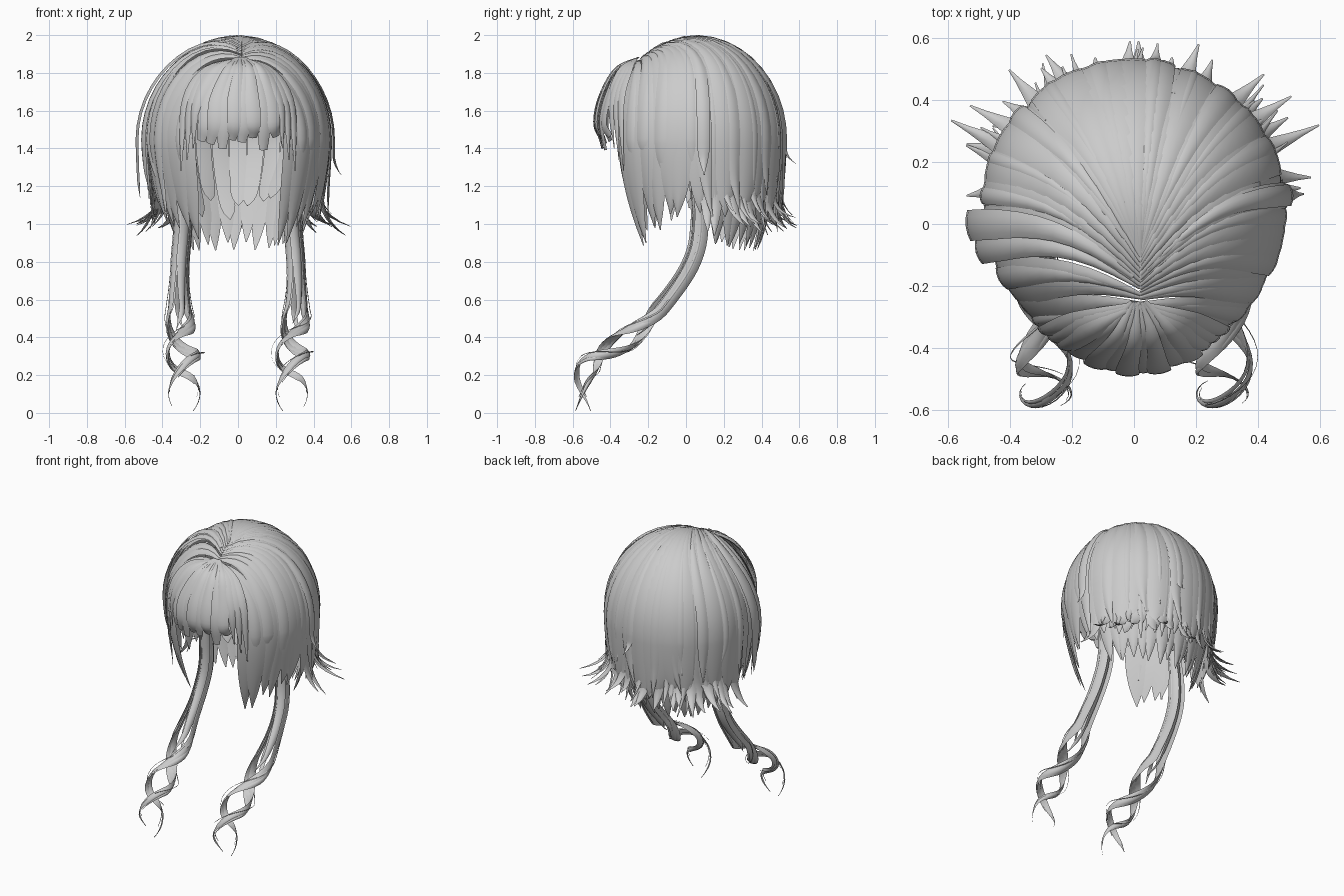
import bpy, bmesh, random
from math import sin, cos, pi, sqrt, radians
from mathutils import Vector

if "Cube" in bpy.data.objects:
    bpy.data.objects.remove(bpy.data.objects["Cube"])

random.seed(4)
J = random.uniform
SECTION = [(-1, 0), (-.55, .7), (0, 1), (.55, .7), (1, 0), (0, -.3)]


def smooth_path(pts, n):
    """Catmull-Rom resampling of a few control points."""
    p = [Vector(q) for q in pts]
    p = [2 * p[0] - p[1]] + p + [2 * p[-1] - p[-2]]
    out = []
    for i in range(n + 1):
        f = i / n * (len(p) - 3)
        k = min(int(f), len(p) - 4)
        t = f - k
        a, b, c, d = p[k:k + 4]
        out.append(.5 * (2 * b + (c - a) * t + (2 * a - 5 * b + 4 * c - d) * t * t
                         + (3 * b - a - 3 * c + d) * t ** 3))
    return out


def strand(bm, path, widths, thick=.018, centers=None):
    """Sweep a lens section along a path, crest facing away from the centre."""
    rings, n = [], len(path)
    for i, p in enumerate(path):
        t = (path[min(i + 1, n - 1)] - path[max(i - 1, 0)]).normalized()
        c = centers[i] if centers else Vector((0, .05, min(p.z, 1.45)))
        nrm = p - c
        nrm = (nrm - t * nrm.dot(t)).normalized()
        side = nrm.cross(t)
        h = min(thick, widths[i] * .5)
        rings.append([bm.verts.new(p + side * (widths[i] * u) + nrm * (h * v))
                      for u, v in SECTION])
    m = len(SECTION)
    for a, b in zip(rings, rings[1:]):
        for k in range(m):
            bm.faces.new((a[k], a[(k + 1) % m], b[(k + 1) % m], b[k]))
    bm.faces.new(rings[0][::-1])
    bm.faces.new(rings[-1])


def finish(bm, name):
    bmesh.ops.recalc_face_normals(bm, faces=bm.faces)
    me = bpy.data.meshes.new(name)
    bm.to_mesh(me)
    bm.free()
    me.polygons.foreach_set("use_smooth", [True] * len(me.polygons))
    me.set_sharp_from_angle(angle=radians(50))
    ob = bpy.data.objects.new(name, me)
    bpy.context.collection.objects.link(ob)


def on_dome(x, y):
    return 1.45 + .54 * sqrt(max(0, 1 - (x / .48) ** 2 - ((y - .05) / .47) ** 2))


def shell_strand(bm, deg, width, ztip, shrink=.92, flick=0, lift=0, s0=0, off=0,
                 taper=4, bend=0, thick=.01):
    """Strand from the parting, over the dome and down; deg 0 is front, 180 back."""
    a = radians(deg)
    g = min(1, max(0, (abs(deg) - 37) / 100))
    root = Vector((.02, -.27 + .17 * g))
    edge = Vector((.48 * sin(a), .05 - .47 * cos(a)))
    path, ws = [], []
    for i in range(13):
        s = s0 + (1 - s0) * sin(i / 12 * pi / 2)
        q = root.lerp(edge, s)
        q.y += .07 * sin(pi * s) * abs(sin(a)) * min(1, g * 2.5)
        z = on_dome(q.x, q.y)
        k = 1 + off * s / .48
        path.append(Vector((q.x * k, .05 + (q.y - .05) * k, z + off * .7 * (1 - s) * s)))
        ws.append(width * min(1, .12 + s))
    for i in range(1, 13):
        u = i / 12
        f = max(0, (u - .45) / .55) ** 2
        k = 1 + off / .48 - (1 - shrink) * u ** 1.6 + flick * f
        b = a + radians(bend) * u * u
        path.append(Vector((.48 * sin(b) * k, .05 - .47 * cos(b) * k,
                            1.45 + (ztip - 1.45) * u + lift * f)))
        ws.append(max(.003, width * (1 - u ** taper)))
    strand(bm, path, ws, thick)


# Main crown: overlapping locks all round except the face opening
bm = bmesh.new()
for sgn in (1, -1):
    for i in range(17):
        d = 37 + i * 9 + (J(-2, 2) if i else 0)
        f = min(1, (d - 37) / 60)
        front = d < 92
        z = (.89 + .2 * f if front else 1.02) + J(-.02, .05)
        shell_strand(bm, sgn * d, J(.055, .072), z, .74 + .18 * f, off=J(-.01, .006),
                     taper=2.6 if front else 4, bend=sgn * (-6 * f if front else J(-3, 3)))
finish(bm, "crown_hair")

# Narrow surface locks giving the layered look
bm = bmesh.new()
for sgn in (1, -1):
    for i in range(10):
        d = 44 + i * 14 + J(-5, 5)
        f = min(1, (d - 37) / 60)
        shell_strand(bm, sgn * d, J(.02, .045), J(1.0, 1.25), .79 + .16 * f,
                     flick=J(0, .06), off=J(.004, .011), taper=1.8, bend=sgn * J(-8, 8))
shell_strand(bm, -84, .05, 1.14, .97, off=.055, taper=2, s0=.05)
shell_strand(bm, -74, .04, 1.2, .95, off=.04, taper=2, s0=.05)
shell_strand(bm, 95, .035, 1.26, 1.0, flick=.09, off=.025, taper=2, s0=.05)
shell_strand(bm, 172, .03, 1.32, 1.0, flick=.12, off=.01, taper=2, s0=.05)
finish(bm, "surface_locks")

# Flicked-out ends round the sides and back
bm = bmesh.new()
for sgn in (1, -1):
    for d, fl in ((100, .28), (107, .36), (113, .52), (119, .36), (126, .46),
                  (132, .3), (139, .42), (148, .3), (156, .36), (166, .22), (175, .3)):
        d += J(-3, 3)
        shell_strand(bm, sgn * d, .046, .87 + J(-.02, .04), .87, flick=fl, lift=J(.07, .13),
                     s0=.8, off=-.012, taper=3, bend=sgn * J(-6, 4))
        shell_strand(bm, sgn * (d + 3), .028, .9 + J(-.02, .1), .88, flick=fl * J(.3, .8),
                     lift=.06, s0=.85, off=-.006, taper=2.4, bend=sgn * J(-8, 8))
finish(bm, "flicked_ends")

# Under layer at the nape
bm = bmesh.new()
for i in range(17):
    shell_strand(bm, 108 + i * 9, .05, .86 + J(0, .05), .76, s0=.85, off=-.03,
                 taper=5, bend=J(-4, 4))
for i in range(11):
    shell_strand(bm, 115 + i * 13, .045, J(1.0, 1.14), .72, s0=.9, off=-.06,
                 taper=12, bend=J(-5, 5))
finish(bm, "nape_hair")

# Blunt fringe fanning from the front of the parting
bm = bmesh.new()
N = 8
for i in range(N):
    c = -1 + 2 * i / (N - 1)
    x = .185 * c + .005
    back = .05 * c * c
    zt = 1.4 + .02 * abs(c) + J(-.03, .05)
    o = (i % 2) * .01
    path = smooth_path([(.015 + .02 * c, -.25, 1.88), (.015 + x * .55, -.365 - o + back * .5, 1.82),
                        (x * .9, -.45 - o + back, 1.67), (x, -.475 - o + back, 1.53),
                        (x * 1.04 + J(-.015, .015), -.45 + back, zt)], 18)
    ws = [.04 * min(1, .25 + 1.3 * k / 18) * (1 - .45 * (k / 18) ** 5) for k in range(19)]
    strand(bm, path, ws, .007)
# thin pieces between fringe and side locks
for sgn in (1, -1):
    for k in range(3):
        x = sgn * (.22 + .03 * k)
        path = smooth_path([(.02, -.255, 1.88), (x * .6, -.34 + .018 * k, 1.81),
                            (x, -.395 + .025 * k, 1.63),
                            (x * 1.08, -.38 + .025 * k, 1.4 - .06 * k)], 16)
        strand(bm, path, [max(.003, .04 * min(1, .2 + j / 8) * (1 - (j / 16) ** 3))
                          for j in range(17)], .01)
finish(bm, "fringe")

# Long side tails, twisting into open curls at the ends
AXIS = [(.285, .04, 1.32), (.29, .07, 1.0), (.305, .03, .8), (.31, -.1, .6),
        (.3, -.27, .42), (.29, -.45, .31), (.285, -.54, .2), (.285, -.545, .01)]
for sgn, name in ((1, "right_tail"), (-1, "left_tail")):
    bm = bmesh.new()
    n = 56
    axis = smooth_path([(sgn * x, y, z) for x, y, z in AXIS], n)
    # phase, half width, spread, last path sample
    for ph, w, amp, end in ((0, .04, 1, 56), (.3, .03, .9, 53), (-.3, .026, 1.05, 50),
                            (pi, .04, 1, 55), (pi + .3, .03, .95, 52),
                            (pi - .3, .026, 1.05, 49), (pi / 2, .034, .5, 32),
                            (-pi / 2, .034, .5, 30), (.4, .006, 1.3, 47),
                            (pi + .3, .006, 1.4, 44)):
        path, ws = [], []
        for j in range(end + 1):
            idx = j / n * 7
            t = (axis[min(j + 1, n)] - axis[max(j - 1, 0)]).normalized()
            ex = Vector((sgn, 0, 0))
            ey = t.cross(ex).normalized()
            g = min(1, max(0, (idx - 2.2) / 2.6))
            r = (.036 + .046 * g * g * (3 - 2 * g)) * amp
            ang = ph + pi * (max(idx, 3.3) - 5.05) / 1.5
            path.append(axis[j] + ex * (r * cos(ang)) + ey * (r * .6 * sin(ang)))
            e = j / end
            ws.append(max(.002, w * min(1, .5 + 3 * e) * (1 - .3 * g) * (1 - e ** 5)))
        strand(bm, path, ws, .014, axis)
    finish(bm, name)
